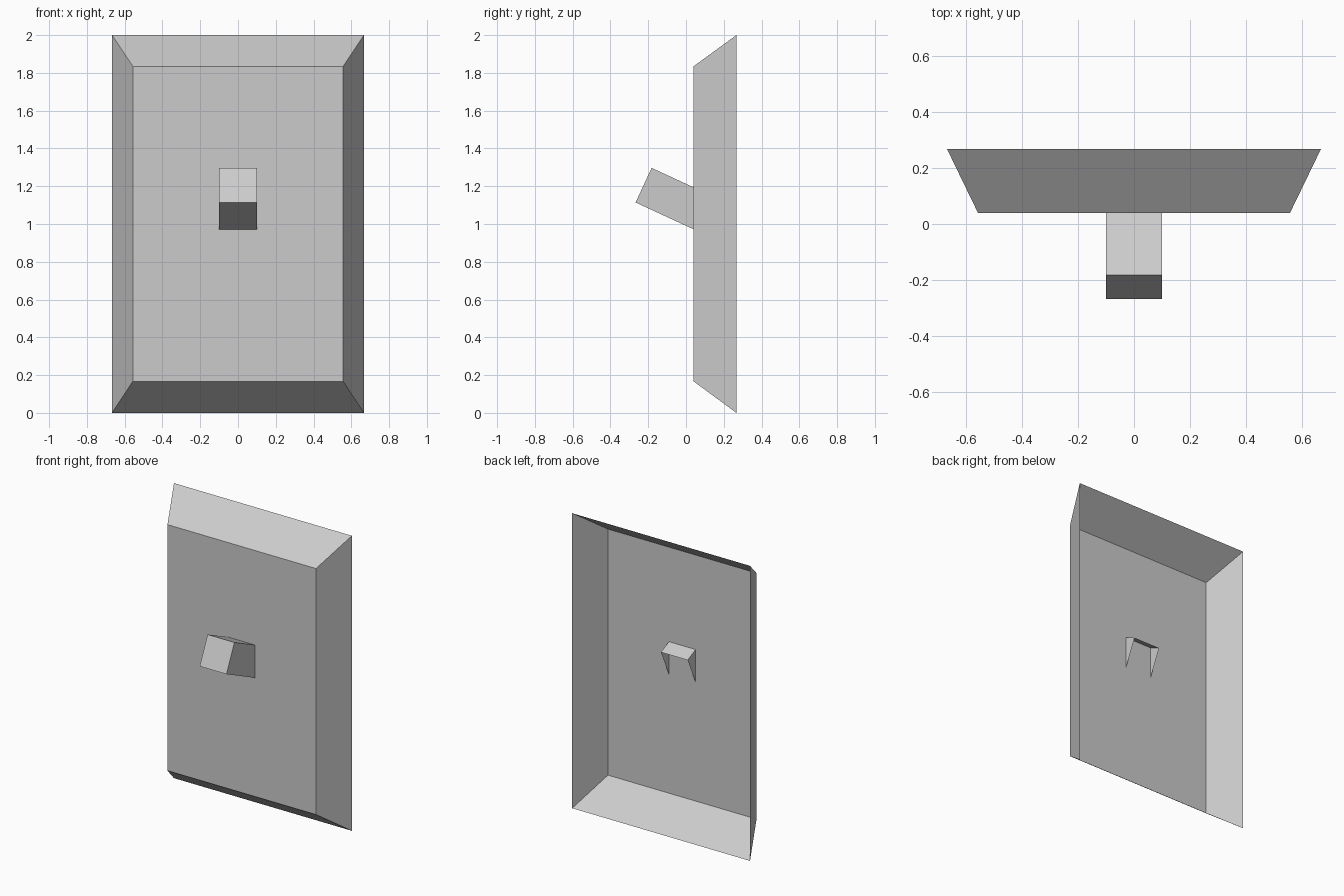
import bpy
import bmesh
from mathutils import Vector

cube = bpy.data.objects.get("Cube")
if cube:
    bpy.data.objects.remove(cube, do_unlink=True)

grey = bpy.data.materials.new("light grey")
grey.use_nodes = True
colour = (0.6, 0.6, 0.6, 1)
grey.diffuse_color = colour
grey.node_tree.nodes["Principled BSDF"].inputs["Base Color"].default_value = colour


def open_box(name, front, back):
    """Box with a closed front and an open back, from two four-corner loops."""
    bm = bmesh.new()
    f = [bm.verts.new(p) for p in front]
    b = [bm.verts.new(p) for p in back]
    bm.faces.new(f)
    for i in range(4):
        j = (i + 1) % 4
        bm.faces.new((f[j], f[i], b[i], b[j]))
    mesh = bpy.data.meshes.new(name)
    bm.to_mesh(mesh)
    bm.free()
    mesh.materials.append(grey)
    obj = bpy.data.objects.new(name, mesh)
    bpy.context.collection.objects.link(obj)
    return obj


def loop(half_width, low, high):
    """Corners of a rectangle given its lower and upper (y, z) edges."""
    return [Vector((x * half_width, *edge))
            for x, edge in ((-1, low), (1, low), (1, high), (-1, high))]


# Hollow cover plate with sloping sides, open at the back
open_box("wall_plate",
         loop(0.557, (0.04, 0.167), (0.04, 1.835)),
         loop(0.667, (0.267, 0), (0.267, 2)))

# Tilted switch lever, passing through the plate, open at its inner end
open_box("switch_lever",
         loop(0.1, (-0.267, 1.114), (-0.182, 1.297)),
         loop(0.1, (0.04, 0.972), (0.125, 1.155)))
